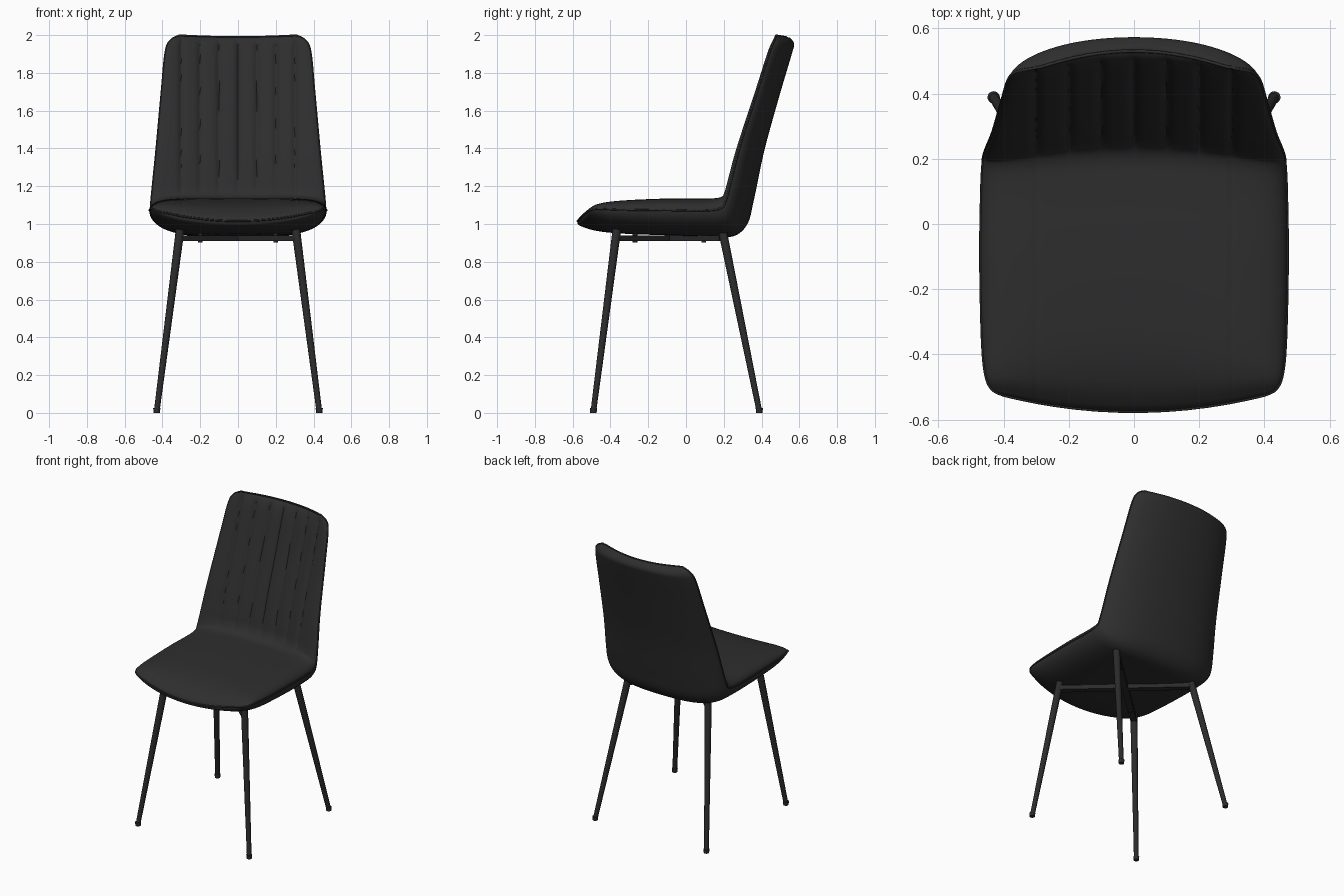
import bpy, bmesh, math
from mathutils import Vector

default = bpy.data.objects.get("Cube")
if default:
    bpy.data.objects.remove(default, do_unlink=True)


def material(name, value):
    mat = bpy.data.materials.new(name)
    mat.use_nodes = True
    colour = (value, value, value, 1)
    mat.diffuse_color = colour
    mat.node_tree.nodes["Principled BSDF"].inputs["Base Color"].default_value = colour
    return mat


LEATHER = material("black leather", 0.027)
METAL = material("black metal", 0.024)


def finish(name, bm, mat, angle=40):
    bmesh.ops.recalc_face_normals(bm, faces=bm.faces)
    mesh = bpy.data.meshes.new(name)
    bm.to_mesh(mesh)
    bm.free()
    mesh.materials.append(mat)
    obj = bpy.data.objects.new(name, mesh)
    bpy.context.collection.objects.link(obj)
    bpy.ops.object.select_all(action="DESELECT")
    obj.select_set(True)
    bpy.context.view_layer.objects.active = obj
    bpy.ops.object.shade_smooth_by_angle(angle=math.radians(angle))
    return obj


def tube(name, start, end, r1, r2, mat, sides=20):
    start, end = Vector(start), Vector(end)
    axis = end - start
    bm = bmesh.new()
    bmesh.ops.create_cone(bm, cap_ends=True, segments=sides, radius1=r1, radius2=r2, depth=axis.length)
    turn = axis.to_track_quat("Z", "Y").to_matrix().to_4x4()
    bm.transform(turn)
    bmesh.ops.translate(bm, verts=bm.verts, vec=(start + end) / 2)
    return finish(name, bm, mat)


# Shell stations from seat lip to top of back:
# inner y, inner z, outer y, outer z, half width, edge shift y, edge shift z
STATIONS = [
    (-.575, 1.015, -.575, 1.005, .40, .05, .05),
    (-.555, 1.045, -.56, .99, .435, .05, .045),
    (-.48, 1.09, -.48, .965, .455, .02, .03),
    (-.35, 1.12, -.35, .95, .465, 0, .01),
    (-.1, 1.135, -.1, .94, .47, 0, 0),
    (.1, 1.135, .12, .935, .467, 0, 0),
    (.2, 1.14, .25, .935, .463, -.03, .01),
    (.245, 1.18, .325, 1, .46, -.06, 0),
    (.27, 1.27, .36, 1.13, .45, -.06, 0),
    (.31, 1.41, .415, 1.39, .432, -.06, 0),
    (.41, 1.71, .495, 1.68, .405, -.06, 0),
    (.475, 1.91, .56, 1.9, .385, -.06, 0),
    (.505, 1.97, .572, 1.955, .36, -.06, .005),
    (.53, 1.99, .55, 1.987, .31, -.06, .01),
]


def smooth_stations(rows, steps):
    rows = [Vector(r) for r in rows]
    result = []
    for i in range(len(rows) - 1):
        a, b = rows[max(i - 1, 0)], rows[i]
        c, d = rows[i + 1], rows[min(i + 2, len(rows) - 1)]
        for k in range(steps):
            t = k / steps
            result.append(b + (c - a) * (t / 2) + (a * 2 - b * 5 + c * 4 - d) * (t * t / 2)
                          + (b * 3 - a - c * 3 + d) * (t ** 3 / 2))
    return result + [rows[-1]]


def ramp(value, low, high):
    t = min(max((value - low) / (high - low), 0), 1)
    return t * t * (3 - 2 * t)


def quilting(x, z):
    # Vertical flutes on the back, one stitched line each side on the seat
    back = ramp(z, 1.14, 1.22) * (1 - ramp(z, 1.94, 1.99))
    flute = (1 - abs(math.sin(math.pi * x / 0.1))) ** 2 if abs(x) < 0.34 else 0
    stitch = math.exp(-((abs(x) - 0.3) / 0.006) ** 2)
    return 0.016 * flute * back + 0.003 * stitch * (1 - back)


# Upholstered seat and back in one loft
SAMPLES = 140
bm = bmesh.new()
rings = []
for iy, iz, oy, oz, width, by, bz in smooth_stations(STATIONS, 7):
    inner, outer = Vector((0, iy, iz)), Vector((0, oy, oz))
    edge = inner.lerp(outer, 0.32)
    inward = (outer - inner).normalized()
    ring = []
    for j in range(2 * SAMPLES):
        u = math.sin(-math.pi / 2 + math.pi * j / SAMPLES)
        if j <= SAMPLES:
            point = edge.lerp(inner, math.sqrt(max(0, 1 - abs(u) ** 8)))
            point += inward * quilting(width * u, iz)
        else:
            point = edge.lerp(outer, math.sqrt(max(0, 1 - abs(u) ** 4)))
        point += Vector((width * u, by * u * u, bz * u * u))
        ring.append(bm.verts.new(point))
    rings.append(ring)
for low, high in zip(rings, rings[1:]):
    for j in range(2 * SAMPLES):
        k = (j + 1) % (2 * SAMPLES)
        bm.faces.new((low[j], low[k], high[k], high[j]))
bm.faces.new(rings[0])
bm.faces.new(rings[-1])

# Piping path around the edge of the upholstery
right_edge = [ring[0].co.copy() for ring in rings]
left_edge = [ring[SAMPLES].co.copy() for ring in rings]
lip = [v.co.copy() for v in rings[0][1:SAMPLES:8]]
crest = [v.co.copy() for v in rings[-1][1:SAMPLES:8]]
path = right_edge[::-1] + lip + left_edge + crest[::-1]
finish("seat_shell", bm, LEATHER, 60)

curve = bpy.data.curves.new("edge_piping", "CURVE")
curve.dimensions = "3D"
curve.bevel_depth = 0.005
curve.bevel_resolution = 1
spline = curve.splines.new("POLY")
spline.points.add(len(path) - 1)
for p, co in zip(spline.points, path):
    p.co = (*co, 1)
spline.use_cyclic_u = True
curve.materials.append(LEATHER)
bpy.context.collection.objects.link(bpy.data.objects.new("edge_piping", curve))

# Tapered splayed legs with foot caps
LEGS = {"front": ((.305, -.365, .98), (.43, -.49, .01)),
        "back": ((.305, .19, .98), (.43, .388, .01))}
for place, (top, foot) in LEGS.items():
    for side, s in (("left", 1), ("right", -1)):
        a, b = Vector(top), Vector(foot)
        a.x *= s
        b.x *= s
        tube(f"{place}_{side}_leg", b, a, 0.015, 0.023, METAL)
        tube(f"{place}_{side}_foot", (b.x, b.y, 0), (b.x, b.y, 0.025), 0.017, 0.019, METAL)

# Crossed support bars under the seat
for name, s in (("left_cross_bar", 1), ("right_cross_bar", -1)):
    start, end = Vector((s * .305, -.365, .925)), Vector((-s * .305, .19, .925))
    span = end - start
    bm = bmesh.new()
    bmesh.ops.create_cube(bm, size=1)
    bmesh.ops.scale(bm, verts=bm.verts, vec=(span.length, 0.04, 0.03))
    bm.transform(span.to_track_quat("X", "Z").to_matrix().to_4x4())
    bmesh.ops.translate(bm, verts=bm.verts, vec=(start + end) / 2)
    finish(name, bm, METAL)

# Mounting bolts through the bars
for s in (1, -1):
    for label, y in (("front", -.27), ("back", .095)):
        side = "left" if s > 0 else "right"
        tube(f"{label}_{side}_bolt", (s * .2, y, .902), (s * .2, y, .96), 0.012, 0.012, METAL, 12)
